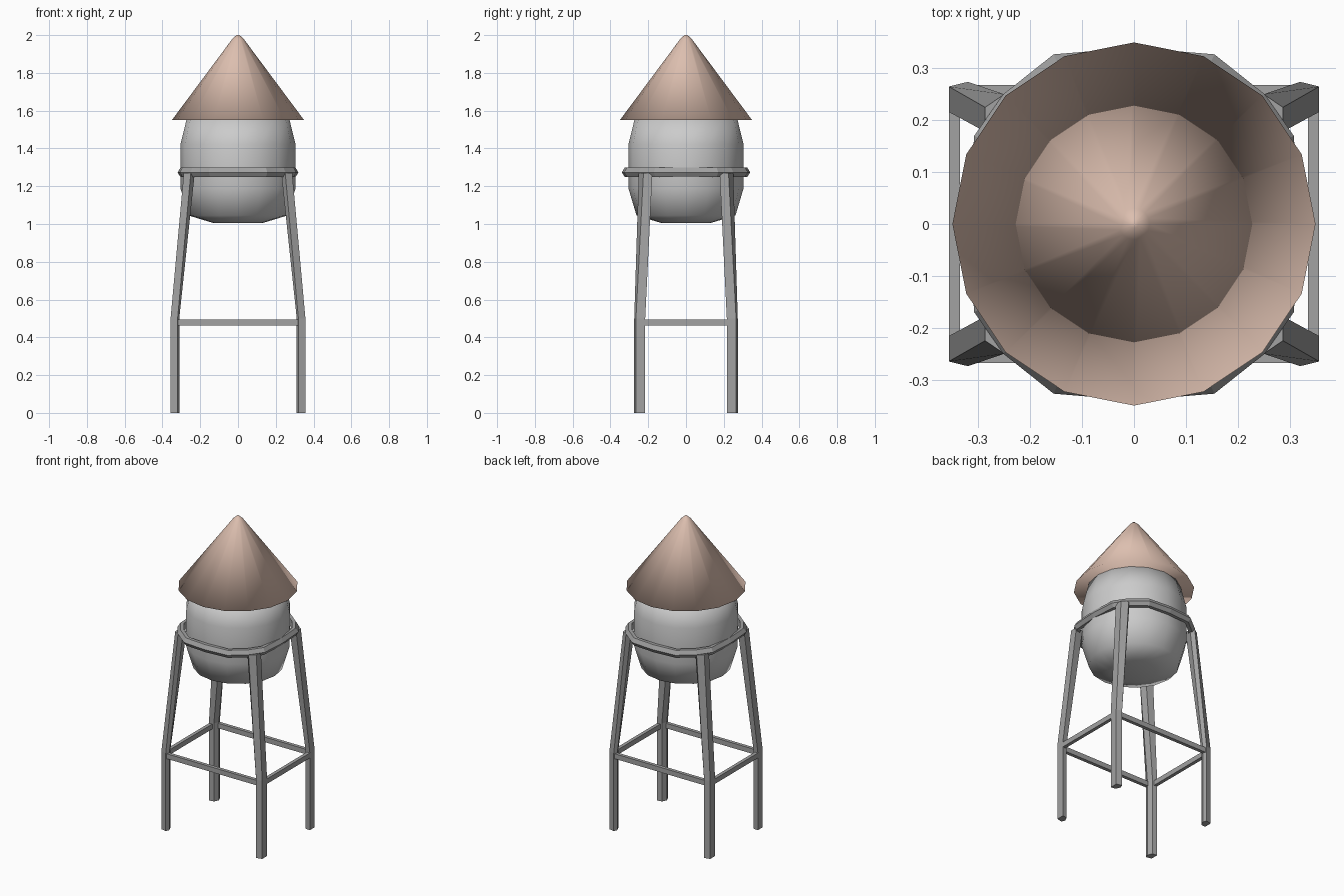
import bpy, bmesh, math
from mathutils import Vector

if "Cube" in bpy.data.objects:
    bpy.data.objects.remove(bpy.data.objects["Cube"])


def material(name, rgb):
    m = bpy.data.materials.new(name)
    m.diffuse_color = (*rgb, 1)
    m.use_nodes = True
    m.node_tree.nodes["Principled BSDF"].inputs["Base Color"].default_value = m.diffuse_color
    return m


def finish(name, bm, mat=None, smooth=False):
    bmesh.ops.recalc_face_normals(bm, faces=bm.faces)
    me = bpy.data.meshes.new(name)
    bm.to_mesh(me)
    bm.free()
    if smooth:
        for p in me.polygons:
            p.use_smooth = True
    if mat:
        me.materials.append(mat)
    ob = bpy.data.objects.new(name, me)
    bpy.context.collection.objects.link(ob)
    return ob


def loft(bm, rings, closed=False):
    """Bridge successive vertex rings; cap the ends, or close into a loop."""
    vs = [[bm.verts.new(p) for p in r] for r in rings]
    n = len(vs[0])
    pairs = list(zip(vs, vs[1:])) + ([(vs[-1], vs[0])] if closed else [])
    for a, b in pairs:
        for i in range(n):
            j = (i + 1) % n
            bm.faces.new((a[i], a[j], b[j], b[i]))
    if not closed:
        bm.faces.new(vs[0])
        bm.faces.new(vs[-1])


def circle(r, z, n=16):
    return [(r * math.cos(2 * math.pi * i / n), r * math.sin(2 * math.pi * i / n), z)
            for i in range(n)]


roof_mat = material("roof_tan", (0.72, 0.52, 0.43))
frame_mat = material("frame_grey", (0.36, 0.36, 0.36))

# conical roof with a softened tip
bm = bmesh.new()
loft(bm, [circle(r, z) for r, z in ((0.35, 1.55), (0.03, 1.98), (0.008, 2.0))])
finish("roof", bm, roof_mat, True)

# rounded tank
bm = bmesh.new()
loft(bm, [circle(r, z) for r, z in
          ((0.13, 1.005), (0.262, 1.045), (0.305, 1.19), (0.305, 1.42), (0.272, 1.555))])
finish("tank", bm, None, True)

# walkway ring, slightly squared toward the legs
quarter = [(0.32, 0), (0.308, 0.17), (0.252, 0.25), (0.155, 0.327)]
outline = quarter + [(0, 0.34)] + [(-x, y) for x, y in quarter[:0:-1]]
outline += [(-x, -y) for x, y in outline]
section = [(0, 1.273), (-0.015, 1.298), (-0.036, 1.298), (-0.036, 1.25), (-0.015, 1.25)]
bm = bmesh.new()
rings = []
for x, y in outline:
    d = Vector((x, y, 0)).normalized()
    rings.append([Vector((x, y, z)) + d * o for o, z in section])
loft(bm, rings, closed=True)
finish("walkway_ring", bm, frame_mat)

# four bent legs
foot = [(0.357, 0.265), (0.32, 0.274), (0.311, 0.25), (0.325, 0.22), (0.357, 0.216)]
top = [(0.287, 0.225), (0.25, 0.25), (0.229, 0.232), (0.235, 0.185), (0.287, 0.178)]
for sx, side in ((-1, "left"), (1, "right")):
    for sy, end in ((-1, "front"), (1, "back")):
        bm = bmesh.new()
        loft(bm, [[(sx * x, sy * y, z) for x, y in pts]
                  for pts, z in ((foot, 0), (foot, 0.5), (top, 1.27))])
        finish(f"{end}_{side}_leg", bm, frame_mat)


# cross braces between the legs
def bar(name, loc, size):
    bm = bmesh.new()
    bmesh.ops.create_cube(bm, size=1)
    for v in bm.verts:
        v.co = Vector(a * s + c for a, s, c in zip(v.co, size, loc))
    finish(name, bm, frame_mat)


for s, a, b in ((-1, "front", "left"), (1, "back", "right")):
    bar(a + "_brace", (0, s * 0.257, 0.478), (0.65, 0.022, 0.032))
    bar(b + "_brace", (s * 0.346, 0, 0.478), (0.022, 0.48, 0.032))
